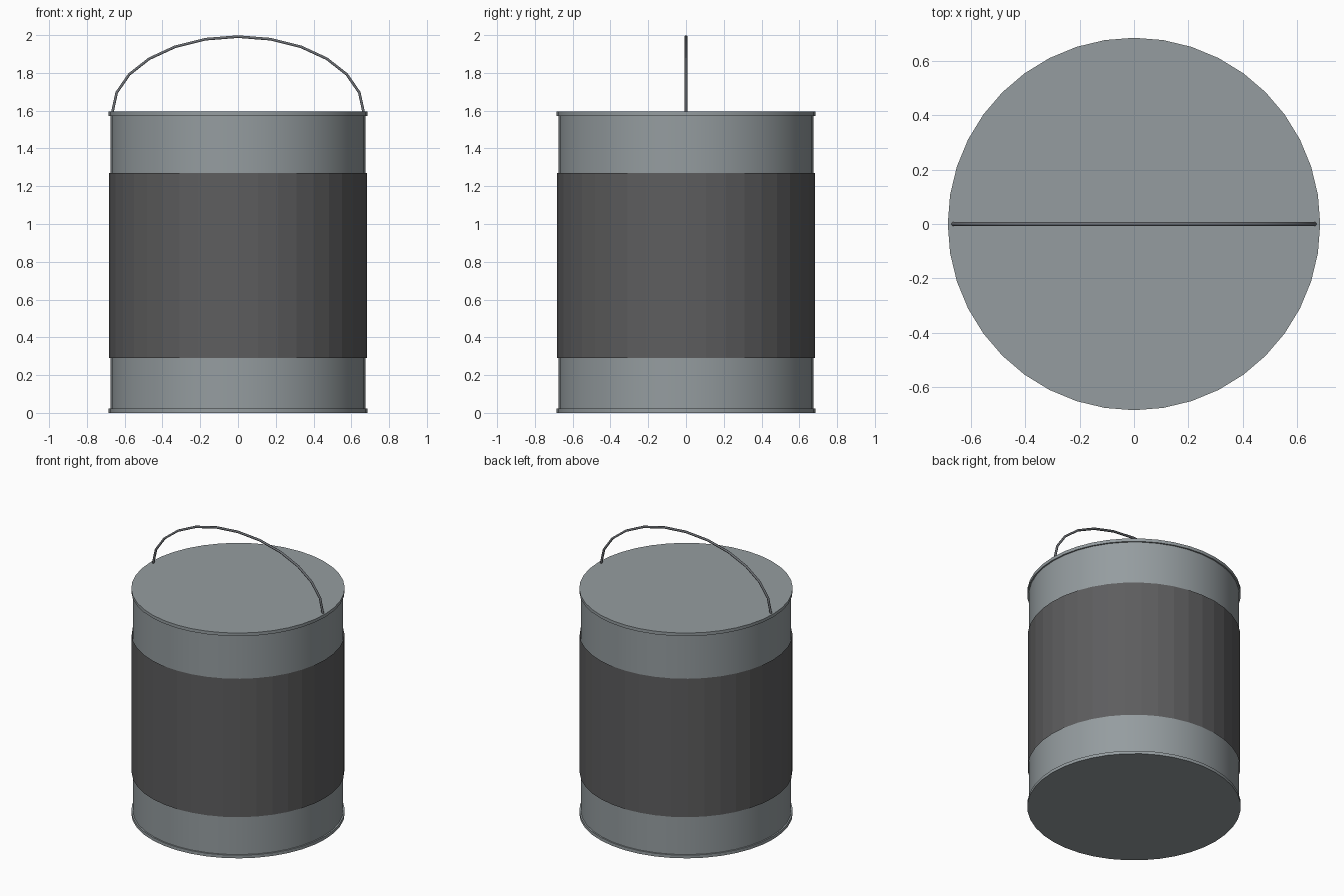
import bpy
import math

if "Cube" in bpy.data.objects:
    bpy.data.objects.remove(bpy.data.objects["Cube"], do_unlink=True)

SIDES = 40


def make_material(name, colour):
    mat = bpy.data.materials.new(name)
    mat.use_nodes = True
    mat.diffuse_color = (*colour, 1)
    mat.node_tree.nodes["Principled BSDF"].inputs["Base Color"].default_value = (*colour, 1)
    return mat


steel = make_material("grey steel", (0.30, 0.335, 0.35))
paper = make_material("charcoal label", (0.11, 0.11, 0.113))
wire = make_material("dark wire", (0.15, 0.16, 0.175))


def drum(name, radius, low, high, mat, smooth=True, fill="NGON"):
    bpy.ops.mesh.primitive_cylinder_add(
        vertices=SIDES, radius=radius, depth=high - low,
        end_fill_type=fill, location=(0, 0, (low + high) / 2))
    obj = bpy.context.object
    obj.name = name
    obj.data.materials.append(mat)
    if smooth:
        bpy.ops.object.shade_smooth_by_angle(angle=math.radians(30))
    return obj


# Can body with a rolled rim at each end
drum("can_body", 0.675, 0.01, 1.585, steel)
drum("bottom_rim", 0.685, 0.0, 0.022, steel)
drum("top_rim", 0.685, 1.573, 1.595, steel)

# Faceted label wrapped around the middle
drum("label_band", 0.682, 0.29, 1.27, paper, smooth=False, fill="NOTHING")

# Wire handle: half an ellipse swept with a thin round section
STEPS = 12
curve = bpy.data.curves.new("handle", "CURVE")
curve.dimensions = "3D"
curve.bevel_depth = 0.008
curve.bevel_resolution = 1
curve.use_fill_caps = True
spline = curve.splines.new("POLY")
spline.points.add(STEPS)
for i, point in enumerate(spline.points):
    a = math.pi * i / STEPS
    point.co = (0.665 * math.cos(a), 0, 1.592 + 0.4 * math.sin(a), 1)
handle = bpy.data.objects.new("handle", curve)
bpy.context.collection.objects.link(handle)
curve.materials.append(wire)
